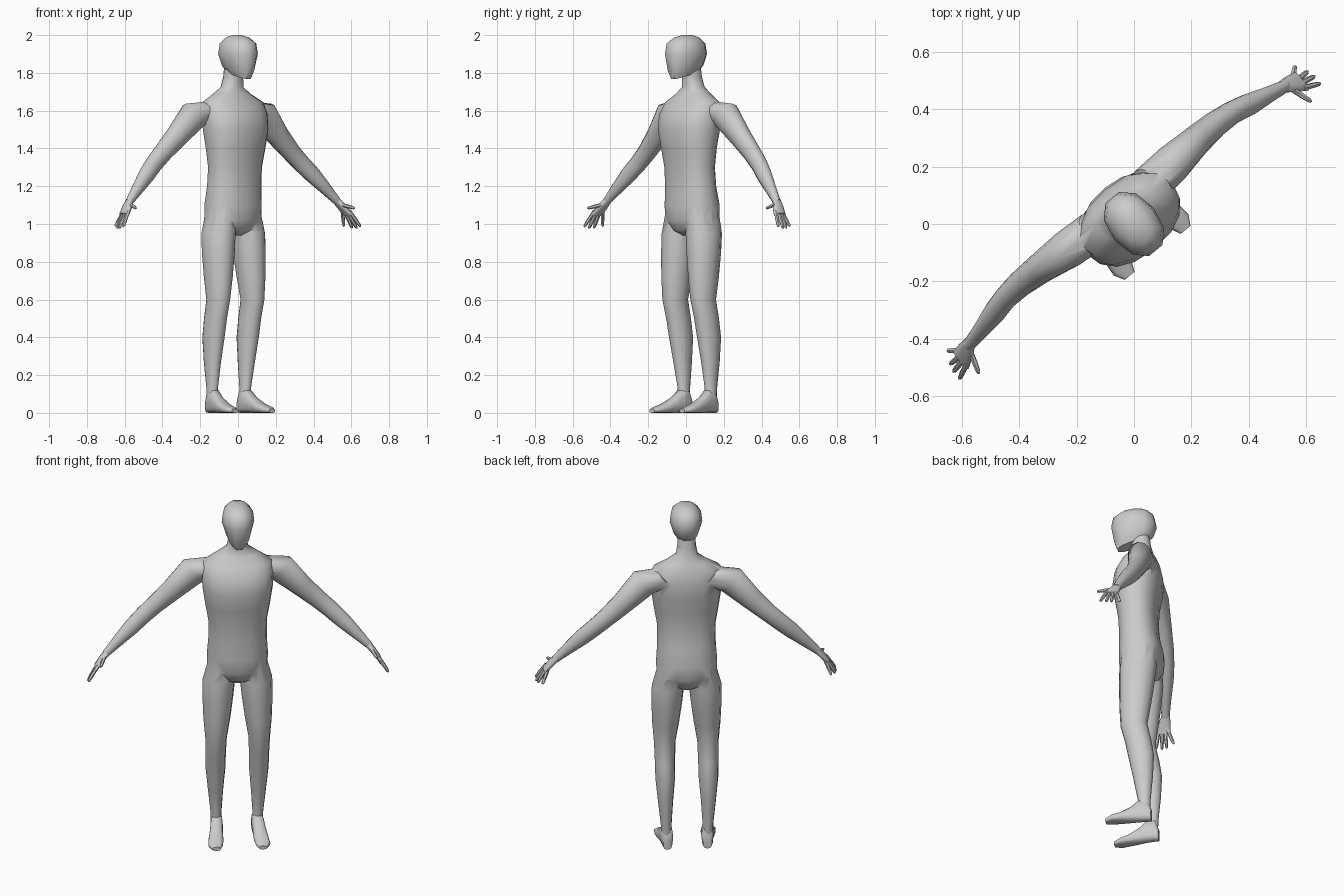
import bpy, bmesh, math
from mathutils import Vector

TURN = math.radians(39.3)      # the figure stands turned towards front right
X, Y, Z = Vector((1, 0, 0)), Vector((0, 1, 0)), Vector((0, 0, 1))


def loft(name, rings, u=X, v=Y, n=12, p=1.0, side=1):
    """Capped skin over rings (x, y, z, radius_u, radius_v[, tilt]); side -1 mirrors it."""
    bm = bmesh.new()
    loops = []
    for x, y, z, ru, rv, *tilt in rings:
        loop = []
        for i in range(n):
            a = 2 * math.pi * i / n
            c, s = round(math.cos(a), 6), round(math.sin(a), 6)
            c = math.copysign(abs(c) ** p, c) * ru
            s = math.copysign(abs(s) ** p, s) * rv
            co = Vector((x, y, z)) + u * c + v * s
            if tilt:
                co.z += tilt[0] * s
            co.x *= side
            loop.append(bm.verts.new(co))
        loops.append(loop)
    for a, b in zip(loops, loops[1:]):
        for i in range(n):
            j = (i + 1) % n
            bm.faces.new((a[i], a[j], b[j], b[i]))
    bm.faces.new(loops[0])
    bm.faces.new(loops[-1])
    bmesh.ops.recalc_face_normals(bm, faces=bm.faces)
    me = bpy.data.meshes.new(name)
    bm.to_mesh(me)
    bm.free()
    ob = bpy.data.objects.new(name, me)
    bpy.context.collection.objects.link(ob)
    return ob


def activate(ob):
    bpy.ops.object.select_all(action='DESELECT')
    ob.select_set(True)
    bpy.context.view_layer.objects.active = ob


def fuse(base, parts):
    """Union the parts into base and remove them."""
    activate(base)
    for part in parts:
        mod = base.modifiers.new("union", 'BOOLEAN')
        mod.operation, mod.solver, mod.object = 'UNION', 'EXACT', part
        bpy.ops.object.modifier_apply(modifier=mod.name)
        bpy.data.objects.remove(part)
    return base


def finish(ob, angle=55):
    ob.rotation_euler.z = TURN
    activate(ob)
    bpy.ops.object.shade_smooth_by_angle(angle=math.radians(angle))


# torso and neck
body = loft("body", [
    (0, .045, .94, .03, .06), (0, .042, .965, .10, .095), (0, .042, 1.02, .163, .118),
    (0, .042, 1.10, .165, .120), (0, .032, 1.20, .158, .108), (0, .025, 1.30, .158, .105),
    (0, .02, 1.40, .175, .115), (0, .02, 1.50, .190, .133), (0, .028, 1.58, .195, .128),
    (0, .042, 1.645, .185, .100), (0, .052, 1.69, .110, .072), (0, .05, 1.725, .060, .056),
    (0, .04, 1.78, .050, .052), (0, .03, 1.86, .048, .052)], n=16, p=.88)

limbs = []
for side in (1, -1):
    # leg, hip to ankle
    limbs.append(loft("leg", [
        (.088, .042, 1.06, .070, .095), (.100, .040, .95, .088, .102),
        (.106, .035, .85, .084, .097), (.112, .028, .72, .073, .087),
        (.117, .022, .60, .058, .074), (.117, .045, .50, .055, .072),
        (.117, .062, .40, .053, .070), (.116, .072, .27, .041, .054),
        (.113, .078, .13, .029, .035), (.112, .075, .06, .030, .036)], side=side))
    # arm, shoulder to wrist
    slope = Vector((.7, 0, .714))
    limbs.append(loft("arm", [
        (.12, .07, 1.605, .070, .060), (.235, .078, 1.578, .068, .082),
        (.35, .087, 1.462, .054, .062), (.44, .090, 1.378, .046, .052),
        (.506, .085, 1.318, .041, .049), (.57, .070, 1.258, .040, .045),
        (.65, .052, 1.180, .029, .032), (.715, .038, 1.115, .022, .020)],
        u=Y, v=slope, side=side))
fuse(body, limbs)
finish(body)

# head, with the jaw line rising to the back
head = loft("head", [
    (0, -.005, 1.79, .042, .088, .28), (0, -.002, 1.825, .066, .108, .15),
    (0, 0, 1.90, .088, .125), (0, 0, 1.955, .081, .114),
    (0, .005, 1.987, .052, .076), (0, .01, 2.0, .02, .03)], n=10, p=.9)
finish(head, 50)

# finger: knuckle then tip
FINGERS = [
    ((.752, .045, 1.058), (.782, .070, .987)),
    ((.760, .028, 1.054), (.805, .028, .978)),
    ((.764, .010, 1.054), (.813, .000, .977)),
    ((.764, -.010, 1.058), (.812, -.032, .985)),
    ((.722, .018, 1.103), (.748, -.062, 1.083)),
]
for side, label in ((1, "left"), (-1, "right")):
    # hand
    hand = loft(label + "_hand", [
        (.700, .043, 1.132, .021, .018), (.735, .028, 1.090, .034, .016),
        (.766, .015, 1.050, .041, .011)], u=Y, v=slope, n=10, p=.8, side=side)
    fingers = []
    for start, tip in FINGERS:
        a, b = Vector(start), Vector(tip)
        d = (b - a).normalized()
        u = d.cross(slope).normalized()
        v = d.cross(u)
        rings = [(*a.lerp(b, t), r, r) for t, r in ((-.15, .010), (.55, .010), (.9, .008), (1, .004))]
        fingers.append(loft("finger", rings, u, v, n=6, side=side))
    finish(fuse(hand, fingers))
    # foot, heel to toe with a flat sole
    foot = [(.108, .116, .024, .07), (.109, .095, .032, .125), (.112, .05, .034, .125),
            (.117, .01, .036, .085), (.123, -.045, .041, .052), (.128, -.095, .040, .034),
            (.126, -.130, .022, .022)]
    finish(loft(label + "_foot", [(x, y, h / 2, w, h / 2) for x, y, w, h in foot],
                u=X, v=Z, n=12, p=.7, side=side), 50)
